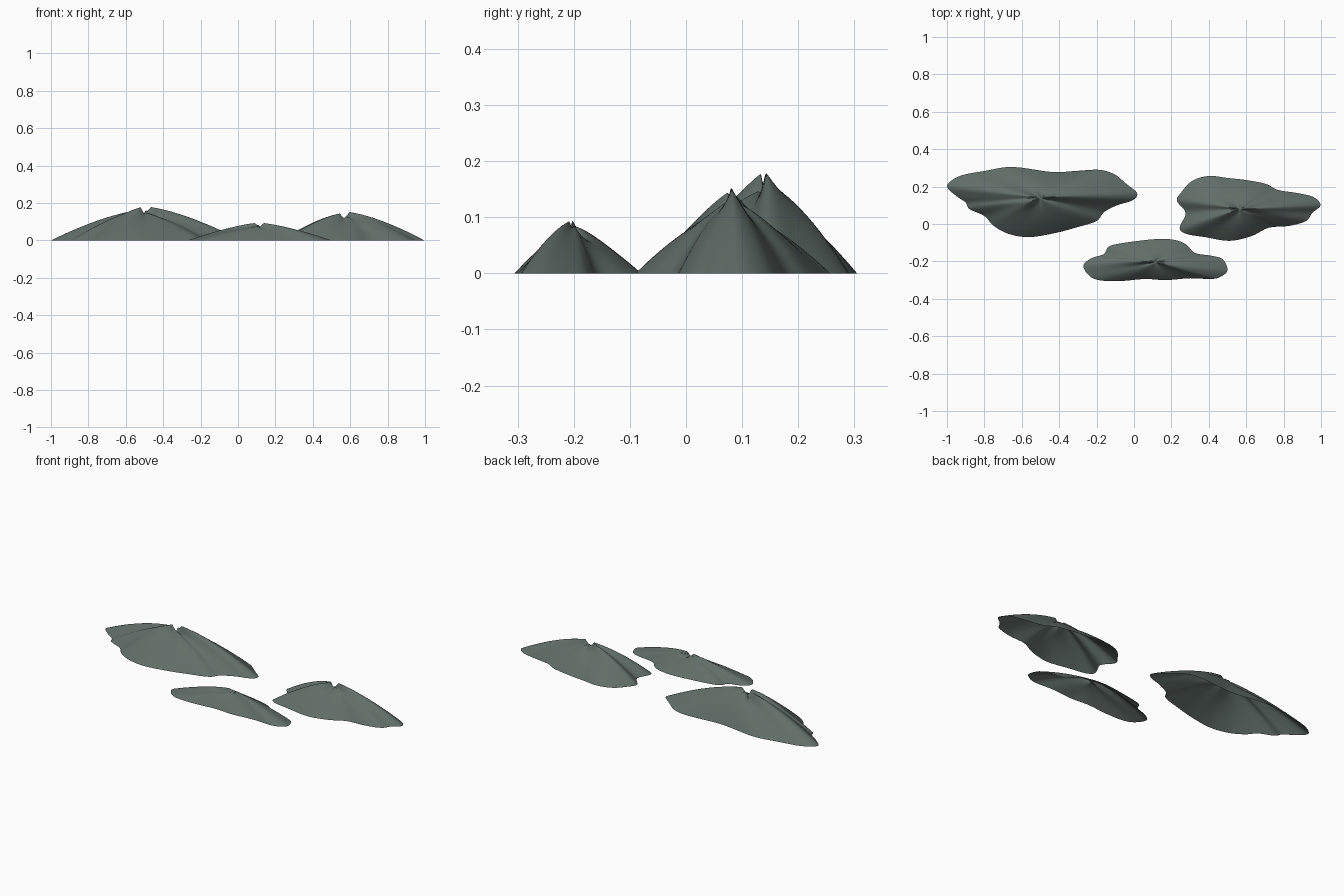
import bpy
import bmesh
from math import atan2, cos, radians
from mathutils import Vector

if "Cube" in bpy.data.objects:
    bpy.data.objects.remove(bpy.data.objects["Cube"], do_unlink=True)

RINGS = 14
STEPS = 5

# Single dark grey-green rock colour
rock = bpy.data.materials.new("grey green rock")
rock.use_nodes = True
rock_colour = (0.12, 0.155, 0.14, 1.0)
rock.diffuse_color = rock_colour
shader = rock.node_tree.nodes["Principled BSDF"]
shader.inputs["Base Color"].default_value = rock_colour
shader.inputs["Roughness"].default_value = 0.9


def smooth_outline(points):
    """Closed smooth curve through the given points (hundredths of a unit)."""
    knots = [Vector(p) / 100 for p in points]
    count = len(knots)
    curve = []
    for i in range(count):
        a, b, c, d = (knots[(i + k) % count] for k in (-1, 0, 1, 2))
        for step in range(STEPS):
            t = step / STEPS
            curve.append(b + (c - a) * t / 2
                         + (a * 2 - b * 5 + c * 4 - d) * t ** 2 / 2
                         + (b * 3 - a - c * 3 + d) * t ** 3 / 2)
    return curve


def ridge_height(angle, height, ridge, crest):
    """Height of the crest in one direction: a main ridge plus finer folds."""
    main = cos(2 * (angle - radians(ridge)))
    folds = cos(5 * (angle - radians(crest)))
    return height * (1 + 0.11 * main + 0.06 * folds)


def build_hill(name, centre, dip, height, ridge, crest, points):
    """Open hill shell: rings of the foot outline shrink towards the summit."""
    middle = Vector(centre)
    outline = smooth_outline(points)
    half_x = max(abs(p.x - middle.x) for p in outline)
    half_y = max(abs(p.y - middle.y) for p in outline)
    bm = bmesh.new()
    summit = bm.verts.new((middle.x, middle.y, dip))
    rings = []
    for i in range(1, RINGS + 1):
        r = i / RINGS
        ring = []
        for p in outline:
            out = p - middle
            angle = atan2(out.y / half_y, out.x / half_x)
            z = ridge_height(angle, height, ridge, crest) * (1 - r ** 1.5)
            spot = middle + out * r
            ring.append(bm.verts.new((spot.x, spot.y, z)))
        rings.append(ring)
    count = len(outline)
    for j in range(count):
        k = (j + 1) % count
        bm.faces.new((summit, rings[0][j], rings[0][k]))
        for inner, outer in zip(rings, rings[1:]):
            bm.faces.new((inner[j], outer[j], outer[k], inner[k]))
    bmesh.ops.recalc_face_normals(bm, faces=bm.faces)
    if sum(f.normal.z for f in bm.faces) < 0:
        bmesh.ops.reverse_faces(bm, faces=bm.faces)
    for face in bm.faces:
        face.smooth = True
    mesh = bpy.data.meshes.new(name)
    bm.to_mesh(mesh)
    bm.free()
    mesh.materials.append(rock)
    hill = bpy.data.objects.new(name, mesh)
    bpy.context.collection.objects.link(hill)
    return hill


# Large hill at the back right
build_hill("large_hill", (-0.5, 0.14), 0.14, 0.157, 25, 225, [
    (1.6, 16.6), (-4, 21.4), (-10.7, 26.7), (-19, 29), (-32, 28.3),
    (-44, 27.8), (-65, 30.5), (-80, 28.3), (-93, 25.7), (-100, 20.5),
    (-95, 15), (-90, 11.5), (-88, 8), (-80, 4.3), (-75, -1), (-67, -5.3),
    (-56, -7), (-42, -4.8), (-30, -1.6), (-20, 1.6), (-16, 6.4), (-9, 10),
    (-0.5, 12.8)])

# Medium hill at the back left
build_hill("medium_hill", (0.567, 0.08), 0.118, 0.132, 5, 5, [
    (99.7, 10), (96, 14.4), (87, 16.6), (77, 18.2), (70.6, 21.4),
    (60, 23.5), (50, 24.6), (40, 25.7), (31, 23), (25, 16.6), (23, 12.3),
    (27.6, 5.9), (24.4, -2), (28, -5.3), (38, -7), (51, -9), (63, -6.4),
    (72, -2), (83, -1), (92, 1.6), (95.2, 5.9)])

# Low hill in front
build_hill("small_hill", (0.115, -0.203), 0.07, 0.082, -20, 320, [
    (50, -24.6), (47.6, -19), (41.7, -17), (32.6, -15.5), (28, -11),
    (22, -8.6), (13, -8), (-2, -9.6), (-13, -11.8), (-16, -16),
    (-22.5, -18.2), (-27, -22), (-24.6, -27), (-19, -30), (-7.5, -30.5),
    (6, -29.4), (17, -30), (30, -29), (41.7, -29.4), (47, -27.8)])
